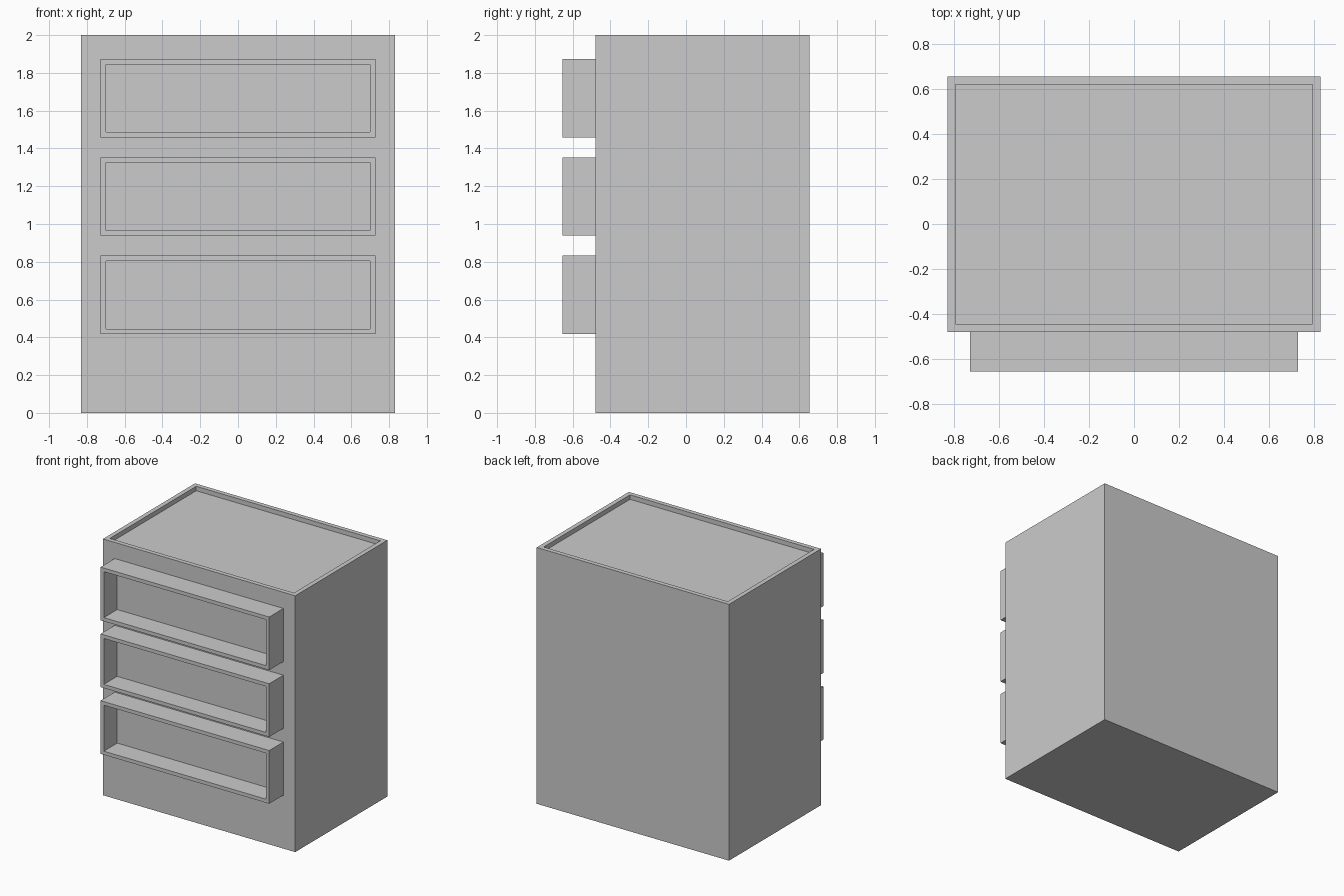
import bpy, bmesh
from mathutils import Vector

if "Cube" in bpy.data.objects:
    bpy.data.objects.remove(bpy.data.objects["Cube"])


def recessed_box(name, lo, hi, direction, rim, depth):
    """Box whose face pointing in `direction` is inset by `rim` and sunk by `depth`."""
    lo, hi, direction = Vector(lo), Vector(hi), Vector(direction)
    bm = bmesh.new()
    bmesh.ops.create_cube(bm, size=1)
    for v in bm.verts:
        v.co = (lo + hi) / 2 + v.co * (hi - lo)
    bm.normal_update()
    face = max(bm.faces, key=lambda f: f.normal.dot(direction))
    bmesh.ops.inset_region(bm, faces=[face], thickness=rim)
    # second zero-width inset gives the vertical recess walls
    bmesh.ops.inset_region(bm, faces=[face], thickness=0)
    bmesh.ops.translate(bm, verts=face.verts, vec=-direction * depth)
    bmesh.ops.recalc_face_normals(bm, faces=bm.faces)
    mesh = bpy.data.meshes.new(name)
    bm.to_mesh(mesh)
    bm.free()
    obj = bpy.data.objects.new(name, mesh)
    bpy.context.collection.objects.link(obj)
    return obj


FRONT, BACK = -0.48, 0.655

# Cabinet body with a shallow tray sunk into its top
recessed_box("cabinet_body", (-0.83, FRONT, 0), (0.83, BACK, 2),
             (0, 0, 1), 0.05, 0.035)

# Three protruding drawers, each hollowed from the front
for i in range(3):
    z = 0.417 + i * 0.521
    recessed_box(f"drawer_{i + 1}", (-0.728, -0.655, z), (0.728, FRONT, z + 0.415),
                 (0, -1, 0), 0.04, 0.165)
